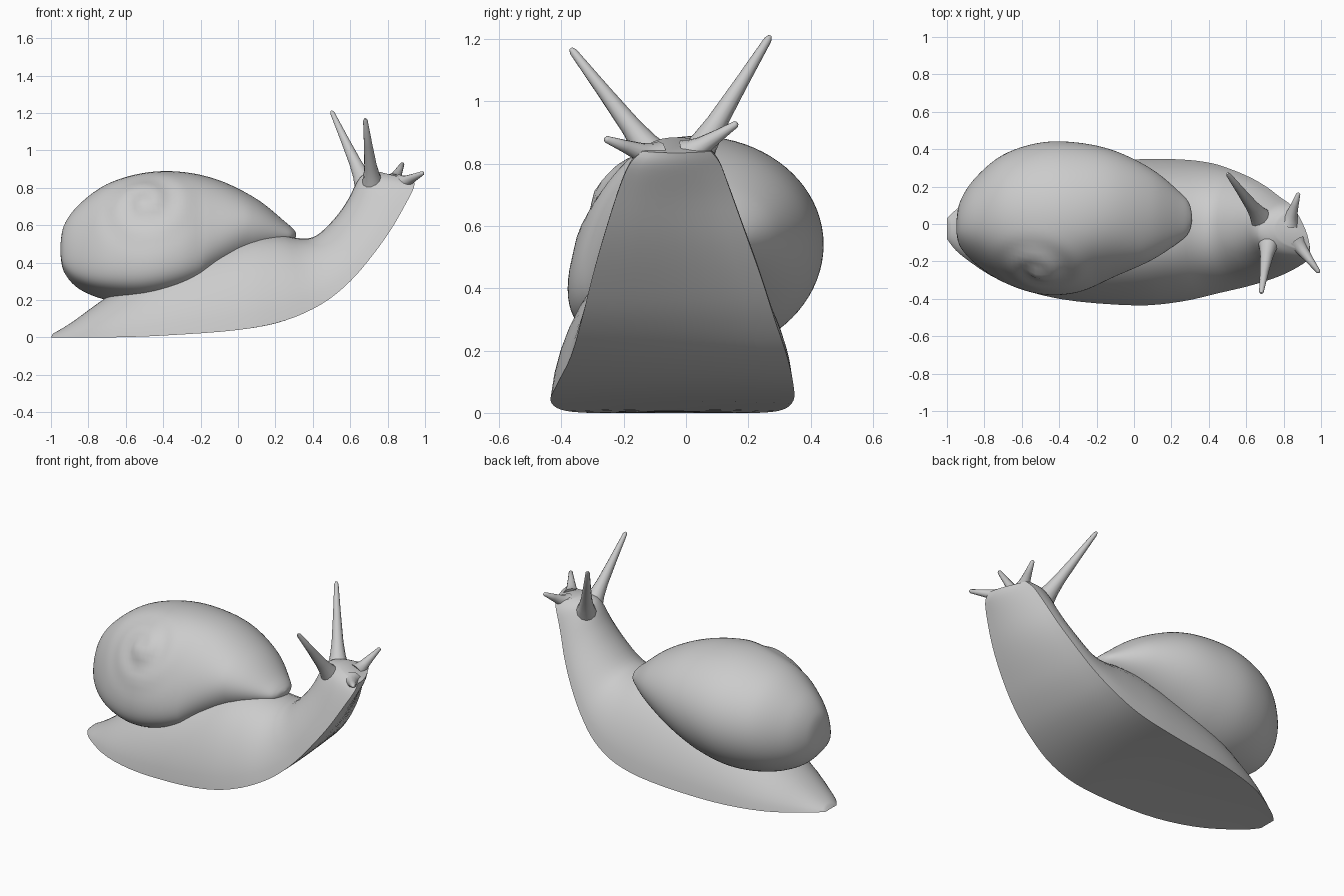
import bpy, bmesh, math
from mathutils import Vector

default = bpy.data.objects.get("Cube")
if default:
    bpy.data.objects.remove(default, do_unlink=True)

grey = bpy.data.materials.new("plain grey")
grey.use_nodes = True
colour = (0.6, 0.6, 0.6, 1)
grey.diffuse_color = colour
grey.node_tree.nodes["Principled BSDF"].inputs["Base Color"].default_value = colour


def smooth_rows(rows, steps):
    """Catmull-Rom interpolation of every parameter between key rows."""
    result = []
    for i in range(len(rows) - 1):
        a, b, c, d = (rows[min(max(i + k, 0), len(rows) - 1)] for k in (-1, 0, 1, 2))
        for s in range(steps):
            t = s / steps
            result.append([q + t * ((r - p) + t * ((2 * p - 5 * q + 4 * r - w)
                           + t * (3 * q - p - 3 * r + w))) / 2
                           for p, q, r, w in zip(a, b, c, d)])
    result.append(list(rows[-1]))
    return result


def loft(name, rings, angle):
    """Skin closed rings of points and cap both ends."""
    bm = bmesh.new()
    loops = [[bm.verts.new(p) for p in ring] for ring in rings]
    for one, two in zip(loops, loops[1:]):
        for i in range(len(one)):
            j = (i + 1) % len(one)
            bm.faces.new((one[i], one[j], two[j], two[i]))
    bm.faces.new(loops[0][::-1])
    bm.faces.new(loops[-1])
    bmesh.ops.recalc_face_normals(bm, faces=bm.faces)
    mesh = bpy.data.meshes.new(name)
    bm.to_mesh(mesh)
    bm.free()
    mesh.materials.append(grey)
    obj = bpy.data.objects.new(name, mesh)
    bpy.context.collection.objects.link(obj)
    bpy.ops.object.select_all(action='DESELECT')
    obj.select_set(True)
    bpy.context.view_layer.objects.active = obj
    bpy.ops.object.shade_smooth_by_angle(angle=math.radians(angle))


def feeler(name, base, tip, radius, sides=12):
    """Tapering round horn with a flared root."""
    base, tip = Vector(base), Vector(tip)
    turn = (tip - base).to_track_quat('Z', 'Y')
    rings = []
    for t, f in ((0, 1.2), (.12, .9), (.28, .68), (.6, .46), (.97, .25), (1, .12)):
        rings.append([base.lerp(tip, t) + turn @ Vector((math.cos(a), math.sin(a), 0)) * radius * f
                      for a in (math.tau * k / sides for k in range(sides))])
    loft(name, rings, 60)


# Body and foot: sole x, sole z, ridge x, ridge z, right edge y, left edge y, skew
body_rows = [
    (-1, 0, -.99, .02, -.08, .03, 0),
    (-.92, 0, -.89, .08, -.17, .1, 0),
    (-.7, 0, -.68, .23, -.31, .23, 0),
    (-.4, .01, -.4, .4, -.4, .31, 0),
    (0, .04, 0, .53, -.435, .345, 0),
    (.25, .09, .2, .55, -.415, .345, 0),
    (.45, .18, .33, .53, -.37, .325, .05),
    (.6, .3, .42, .545, -.335, .285, .1),
    (.72, .44, .52, .64, -.3, .24, .15),
    (.82, .58, .59, .74, -.26, .19, .22),
    (.9, .72, .64, .84, -.215, .14, .32),
    (.94, .8, .68, .875, -.18, .11, .38),
    (.94, .84, .76, .885, -.14, .08, .36),
]


def body_ring(row, arc=20, flat=8):
    sx, sz, tx, tz, right, left, skew = row
    mid, half = (left + right) / 2, (left - right) / 2
    profile = []
    for k in range(arc + 1):
        c, s = math.cos(math.pi * k / arc), math.sin(math.pi * k / arc)
        profile.append((c * (1 - .12 * s * abs(c)), s))
    # The sole is hollow along the foot and rounded under the neck
    for k in range(1, flat):
        c = 2 * k / flat - 1
        profile.append((c, (.02 - .16 * sz) * (1 - c * c)))
    return [(sx + (tx - sx) * h - skew * half * (c + 1) * (1 - h),
             mid + half * c, sz + (tz - sz) * h) for c, h in profile]


loft("body", [body_ring(r) for r in smooth_rows(body_rows, 4)], 50)

# Shell: x, right y, left y, bottom z, top z
shell_rows = [
    (-.95, -.04, .01, .45, .49),
    (-.93, -.12, .12, .35, .6),
    (-.85, -.21, .245, .26, .71),
    (-.7, -.31, .37, .2, .82),
    (-.5, -.375, .435, .18, .88),
    (-.3, -.365, .435, .22, .885),
    (-.1, -.28, .39, .31, .84),
    (.1, -.19, .29, .41, .74),
    (.25, -.09, .165, .48, .62),
    (.295, -.04, .11, .51, .58),
    (.31, .02, .05, .54, .56),
]
apex = Vector((-.5, -.24, .71))
outward = Vector((-.1, -.75, .65)).normalized()
across = outward.cross(Vector((0, 1, 0))).normalized()
upward = outward.cross(across)


def whorl_relief(point):
    """Raise a low spiral with a knob in its centre around the apex."""
    offset = point - apex
    u, v = offset.dot(across), offset.dot(upward)
    reach = math.hypot(u, v)
    if offset.dot(outward) < -.2 or reach > .32:
        return point
    wave = math.cos(math.tau * reach / .15 - math.atan2(v, u))
    fade = (1 - reach / .32) ** 1.5 * min(1, reach / .08)
    knob = .02 * math.exp(-(reach / .07) ** 2)
    return point + outward * (knob + .014 * wave * fade)


def shell_ring(row, sides=80):
    x, right, left, low, high = row
    ring = []
    for k in range(sides):
        a = math.tau * k / sides
        c, s = math.cos(a), math.sin(a)
        # The right side sags towards the foot
        sag = .4 * min(c, 0) * (1 - s * s) * (high - low) / 2
        if x > -.2:
            sag *= max(0, 1 - (x + .2) / .25)
        ring.append(whorl_relief(Vector((
            x, (left + right) / 2 + (left - right) / 2 * c,
            (low + high) / 2 + (high - low) / 2 * s + sag))))
    return ring


loft("shell", [shell_ring(r) for r in smooth_rows(shell_rows, 8)], 60)

# Eye stalks and mouth feelers
feeler("left_eye_stalk", (.68, .03, .82), (.5, .27, 1.21), .05)
feeler("right_eye_stalk", (.72, -.1, .82), (.68, -.37, 1.17), .05)
feeler("left_feeler", (.83, .01, .83), (.88, .165, .93), .045)
feeler("right_feeler", (.87, -.1, .82), (.99, -.26, .88), .045)
